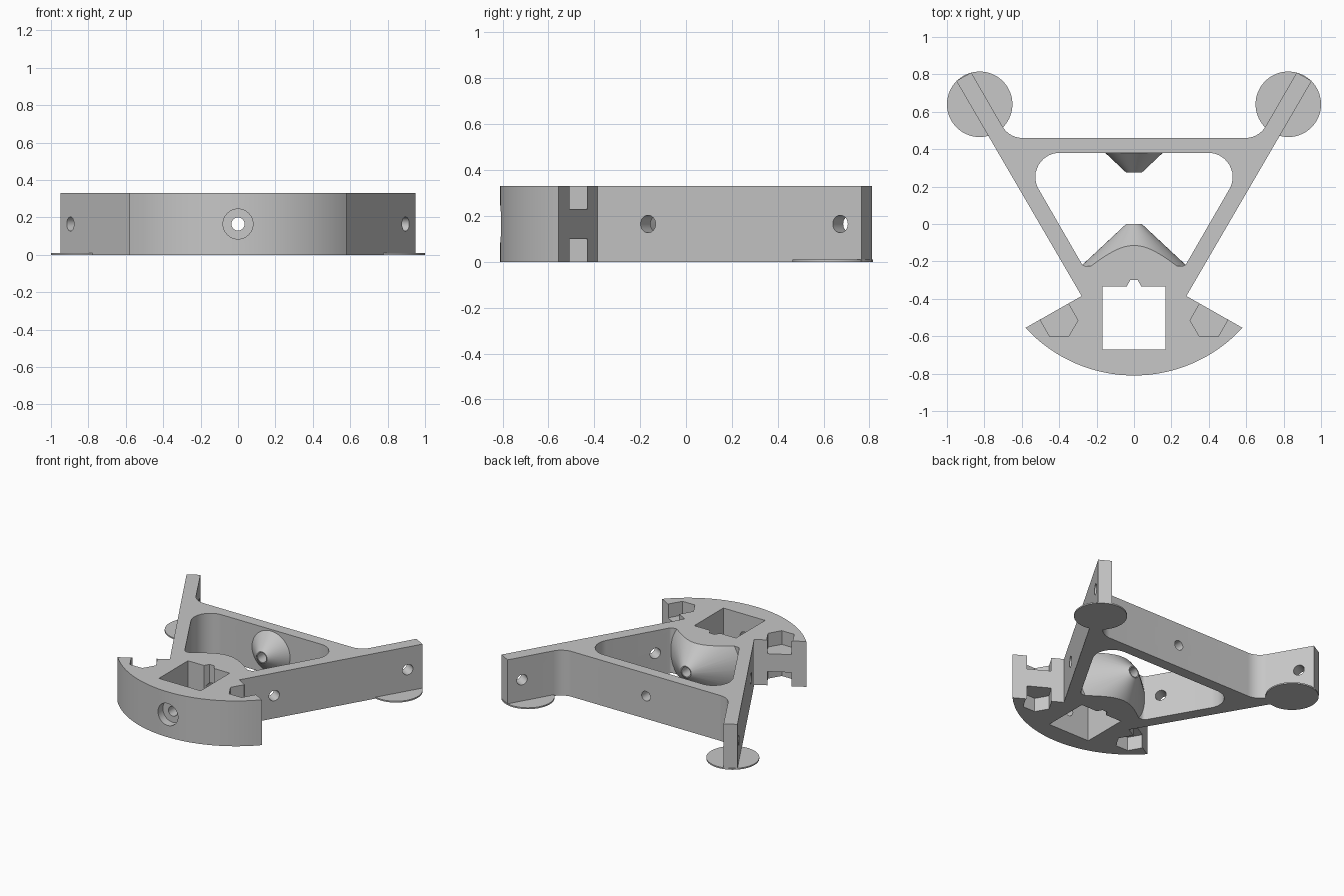
import bpy, bmesh, math
from mathutils import Vector, Matrix

if "Cube" in bpy.data.objects:
    bpy.data.objects.remove(bpy.data.objects["Cube"], do_unlink=True)

H = 0.33          # body height
MID = H / 2       # height of all hole axes
SLOPE = math.radians(60)
GREY = (0.57, 0.57, 0.57, 1)

grey = bpy.data.materials.new("light_grey")
grey.use_nodes = True
grey.diffuse_color = GREY
grey.node_tree.nodes["Principled BSDF"].inputs["Base Color"].default_value = GREY


def make(name, bm):
    bmesh.ops.recalc_face_normals(bm, faces=bm.faces)
    mesh = bpy.data.meshes.new(name)
    bm.to_mesh(mesh)
    bm.free()
    mesh.materials.append(grey)
    ob = bpy.data.objects.new(name, mesh)
    bpy.context.collection.objects.link(ob)
    return ob


def prism(name, pts, z0, z1):
    bm = bmesh.new()
    face = bm.faces.new([bm.verts.new((p[0], p[1], z0)) for p in pts])
    top = bmesh.ops.extrude_face_region(bm, geom=[face])["geom"]
    verts = [g for g in top if isinstance(g, bmesh.types.BMVert)]
    bmesh.ops.translate(bm, verts=verts, vec=(0, 0, z1 - z0))
    # the starting face is kept by the extrusion, so the prism is closed
    return make(name, bm)


def cone(name, start, end, r1, r2, segments=48):
    a, b = Vector(start), Vector(end)
    rot = (b - a).to_track_quat("Z", "Y").to_matrix().to_4x4()
    bm = bmesh.new()
    bmesh.ops.create_cone(bm, cap_ends=True, segments=segments, radius1=r1, radius2=r2,
                          depth=(b - a).length, matrix=Matrix.Translation((a + b) / 2) @ rot)
    return make(name, bm)


def combine(target, other, operation):
    mod = target.modifiers.new("combine", "BOOLEAN")
    mod.operation, mod.solver, mod.object = operation, "EXACT", other
    bpy.context.view_layer.objects.active = target
    bpy.ops.object.modifier_apply(modifier=mod.name)
    bpy.data.objects.remove(other, do_unlink=True)


def rounded(corners, steps=10):
    # replace each corner (x, y, radius) by an arc
    out = []
    for i, (x, y, r) in enumerate(corners):
        p = Vector((x, y))
        if r == 0:
            out.append(p)
            continue
        u = (Vector(corners[i - 1][:2]) - p).normalized()
        v = (Vector(corners[(i + 1) % len(corners)][:2]) - p).normalized()
        half = u.angle(v) / 2
        c = p + (u + v).normalized() * r / math.sin(half)
        a = p + u * r / math.tan(half) - c
        b = p + v * r / math.tan(half) - c
        out += [c + a.lerp(b, k / steps).normalized() * r for k in range(steps + 1)]
    return out


def symmetric(half):
    return half + [(-x, y, r) for x, y, r in reversed(half)]


def inner_x(y):
    # inner face of the slanted arm
    return 0.87 - (0.81 - y) / math.tan(SLOPE)


# Frame outline: curved front, slanted arms, back bar
half = [(0.58, -0.555, 0), (0.28, -0.385, 0), (0.95, 0.765, 0), (0.87, 0.81, 0),
        (inner_x(0.46), 0.46, 0.125)]
outline = rounded(symmetric(half))
R, cy = 0.787, -0.023
sweep = math.asin(0.58 / R)
front = [(R * math.sin(t), cy - R * math.cos(t))
         for t in (sweep * (k / 24 - 1) for k in range(1, 48))]
frame = prism("frame", outline + front, 0, H)

# Triangular opening
opening = rounded(symmetric([(inner_x(-0.225), -0.225, 0.03), (inner_x(0.38), 0.38, 0.128)]))
combine(frame, prism("opening", opening, -0.1, H + 0.1), "DIFFERENCE")

# Large pointed boss, trimmed to the frame height
boss = cone("large_boss", (0, -0.25, MID), (0, 0, MID), 0.31, 0.042, 64)
slab = prism("slab", [(-1, -1), (1, -1), (1, 1), (-1, 1)], 0, H)
combine(boss, slab, "INTERSECT")
combine(frame, boss, "UNION")

# Small boss on the back bar
combine(frame, cone("small_boss", (0, 0.39, MID), (0, 0.275, MID), 0.164, 0.042), "UNION")

# Square window with a small notch in its back wall
window = [(-0.168, -0.67), (0.168, -0.67), (0.168, -0.335), (0.04, -0.335), (0.02, -0.3),
          (-0.02, -0.3), (-0.04, -0.335), (-0.168, -0.335)]
combine(frame, prism("window", window, -0.1, H + 0.1), "DIFFERENCE")


def hexagon(x, y, r):
    return [(x + r * math.cos(k * math.pi / 3), y + r * math.sin(k * math.pi / 3)) for k in range(6)]


# Nut pockets, above and below on both sides
for side in (-1, 1):
    for low, high in ((-0.1, 0.1), (0.23, H + 0.1)):
        combine(frame, prism("pocket", hexagon(side * 0.4, -0.515, 0.1), low, high), "DIFFERENCE")

# Holes along the centre line and a counterbore at the front
combine(frame, cone("hole", (0, -1, MID), (0, 1, MID), 0.035, 0.035, 32), "DIFFERENCE")
combine(frame, cone("counterbore", (0, -1, MID), (0, -0.75, MID), 0.08, 0.08), "DIFFERENCE")

# Holes square to the arms
for side in (-1, 1):
    for x, y in ((0.407, -0.165), (0.892, 0.675)):
        axis = Vector((side * math.sin(SLOPE), -math.cos(SLOPE), 0)) * 0.14
        mid = Vector((side * x, y, MID))
        combine(frame, cone("hole", mid - axis, mid + axis, 0.038, 0.038, 32), "DIFFERENCE")

# Thin round feet under the arm ends
feet = [cone(name, (x, 0.64, 0), (x, 0.64, 0.01), 0.175, 0.175, 64)
        for name, x in (("left_foot", 0.825), ("right_foot", -0.825))]

for ob in [frame] + feet:
    bpy.ops.object.select_all(action="DESELECT")
    ob.select_set(True)
    bpy.context.view_layer.objects.active = ob
    bpy.ops.object.shade_smooth_by_angle(angle=math.radians(25))
